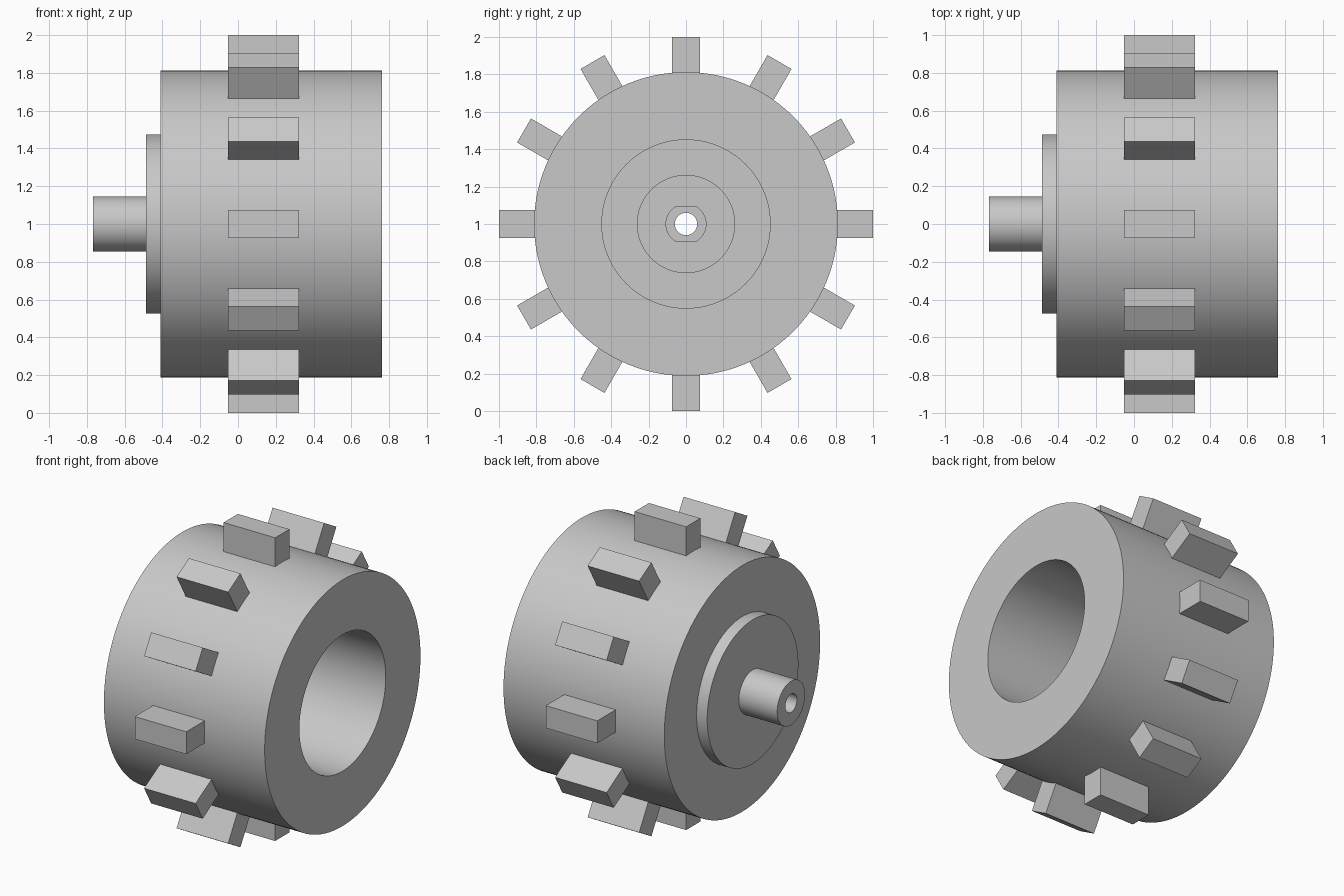
import bpy, bmesh, math
from mathutils import Matrix

cube = bpy.data.objects.get("Cube")
if cube:
    bpy.data.objects.remove(cube, do_unlink=True)

grey = bpy.data.materials.new("plain grey")
grey.use_nodes = True
colour = (0.58, 0.58, 0.58, 1)
grey.diffuse_color = colour
grey.node_tree.nodes["Principled BSDF"].inputs["Base Color"].default_value = colour

SEGMENTS = 144
CENTRE_Z = 1.0


def finish(bm, name):
    bmesh.ops.recalc_face_normals(bm, faces=bm.faces)
    mesh = bpy.data.meshes.new(name)
    bm.to_mesh(mesh)
    bm.free()
    mesh.materials.append(grey)
    obj = bpy.data.objects.new(name, mesh)
    obj.location.z = CENTRE_Z
    bpy.context.collection.objects.link(obj)
    return obj


def lathe_x(name, profile):
    """Turn a closed (x, radius, flat limit) profile about the x axis."""
    bm = bmesh.new()
    rings = []
    for x, radius, limit in profile:
        ring = []
        for i in range(SEGMENTS):
            a = math.tau * i / SEGMENTS
            z = max(-limit, min(limit, radius * math.sin(a)))
            ring.append(bm.verts.new((x, radius * math.cos(a), z)))
        rings.append(ring)
    for k, ring in enumerate(rings):
        other = rings[(k + 1) % len(rings)]
        for i in range(SEGMENTS):
            j = (i + 1) % SEGMENTS
            bm.faces.new((ring[i], ring[j], other[j], other[i]))
    return finish(bm, name)


# Drum with end flange, hollow shaft, stepped bore and flat-sided socket
OPEN_END, DRUM_END, FLANGE_END, SHAFT_END = 0.763, -0.41, -0.487, -0.767
BORE_FLOOR, RECESS_FLOOR, SOCKET_FLOOR = -0.33, -0.41, -0.69
DRUM_R, FLANGE_R, SHAFT_R = 0.812, 0.475, 0.145
BORE_R, RECESS_R, SOCKET_R, HOLE_R = 0.45, 0.26, 0.107, 0.06
ROUND, FLAT = 1, 0.09
hub = lathe_x("drum_hub", [
    (OPEN_END, DRUM_R, ROUND), (DRUM_END, DRUM_R, ROUND),
    (DRUM_END, FLANGE_R, ROUND), (FLANGE_END, FLANGE_R, ROUND),
    (FLANGE_END, SHAFT_R, ROUND), (SHAFT_END, SHAFT_R, ROUND),
    (SHAFT_END, HOLE_R, ROUND), (SOCKET_FLOOR, HOLE_R, ROUND),
    (SOCKET_FLOOR, SOCKET_R, FLAT), (RECESS_FLOOR, SOCKET_R, FLAT),
    (RECESS_FLOOR, RECESS_R, ROUND), (BORE_FLOOR, RECESS_R, ROUND),
    (BORE_FLOOR, BORE_R, ROUND), (OPEN_END, BORE_R, ROUND),
])
bpy.ops.object.select_all(action="DESELECT")
hub.select_set(True)
bpy.context.view_layer.objects.active = hub
bpy.ops.object.shade_smooth_by_angle(angle=math.radians(20))

# Twelve block teeth around the drum, rooted slightly inside it
TEETH = 12
X0, X1, WIDTH, ROOT, TIP = -0.053, 0.323, 0.148, 0.78, 1.0
bm = bmesh.new()
for i in range(TEETH):
    place = Matrix.Translation(((X0 + X1) / 2, 0, (ROOT + TIP) / 2))
    size = Matrix.Diagonal((X1 - X0, WIDTH, TIP - ROOT, 1))
    turn = Matrix.Rotation(math.tau * i / TEETH, 4, "X")
    bmesh.ops.create_cube(bm, size=1, matrix=turn @ place @ size)
finish(bm, "drum_teeth")
